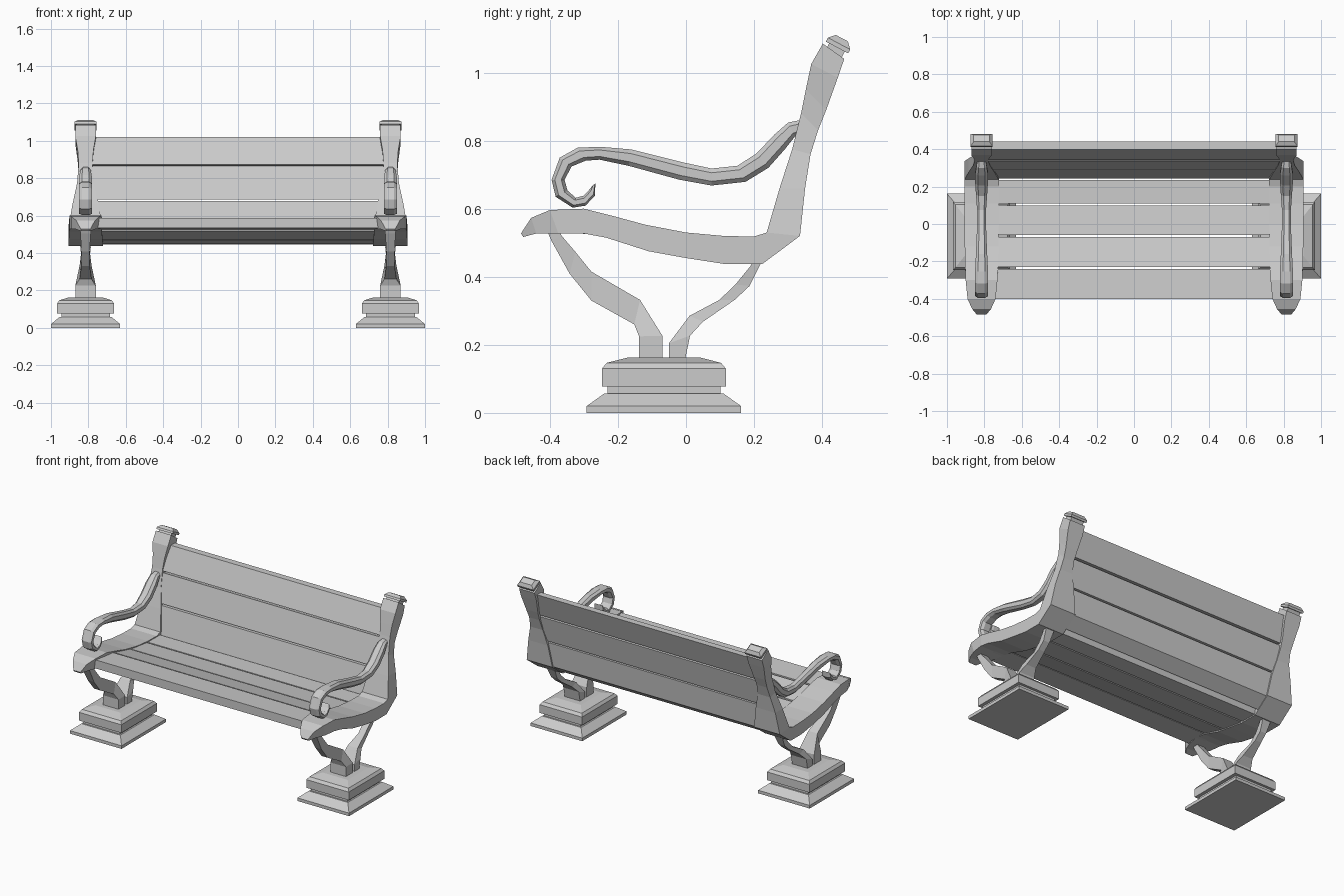
import bpy, bmesh
from math import radians
from mathutils import Matrix, Vector

CX = 0.815  # x centre of each end frame
SQUARE = [(-1, 0), (1, 0), (1, 1), (-1, 1)]
CHAMFER = [(-.55, 0), (.55, 0), (1, .25), (1, .75), (.55, 1), (-.55, 1), (-1, .75), (-1, .25)]


def skin(name, rings, matrix=None):
    """Join equal-sized rings of points into a closed solid."""
    bm = bmesh.new()
    loops = [[bm.verts.new(p) for p in r] for r in rings]
    n = len(loops[0])
    for a, b in zip(loops, loops[1:]):
        for i in range(n):
            bm.faces.new((a[i], a[(i + 1) % n], b[(i + 1) % n], b[i]))
    bm.faces.new(loops[0])
    bm.faces.new(loops[-1])
    bmesh.ops.recalc_face_normals(bm, faces=bm.faces)
    if matrix:
        bm.transform(matrix)
    me = bpy.data.meshes.new(name)
    bm.to_mesh(me)
    bm.free()
    ob = bpy.data.objects.new(name, me)
    bpy.context.collection.objects.link(ob)
    return ob


def ribbon(name, cx, stations, section=SQUARE):
    """Sweep a section; station = y, z of one edge, y, z of other edge, half width."""
    rings = [[(cx + s * w, y0 + t * (y1 - y0), z0 + t * (z1 - z0)) for s, t in section]
             for y0, z0, y1, z1, w in stations]
    return skin(name, rings)


def tiers(name, levels, matrix):
    """Stack rectangles; level = half x, half y, z."""
    return skin(name, [[(-x, -y, z), (x, -y, z), (x, y, z), (-x, y, z)]
                       for x, y, z in levels], matrix)


frame = [
    (-.485, .527, -.478, .517, .025), (-.455, .573, -.44, .527, .05),
    (-.40, .596, -.375, .527, .075), (-.30, .60, -.30, .527, .085),
    (-.22, .58, -.235, .515, .088), (-.12, .553, -.11, .475, .09),
    (0, .53, 0, .455, .092), (.11, .52, .11, .438, .092),
    (.20, .518, .225, .438, .092), (.237, .53, .335, .52, .092),
    (.275, .66, .35, .66, .07), (.312, .775, .366, .76, .045),
    (.338, .88, .388, .83, .037), (.352, .95, .412, .89, .042),
    (.368, 1.025, .446, .985, .055), (.402, 1.085, .465, 1.04, .055)]

arm = [
    (.345, .862, .345, .82, .022), (.30, .853, .32, .812, .028),
    (.26, .818, .29, .774, .034), (.207, .762, .242, .72, .034),
    (.151, .726, .175, .679, .030), (.075, .718, .075, .668, .024),
    (-.004, .735, -.019, .685, .024), (-.16, .774, -.169, .726, .030),
    (-.254, .782, -.254, .744, .035), (-.319, .779, -.295, .741, .035),
    (-.371, .75, -.336, .724, .035), (-.395, .685, -.357, .685, .035),
    (-.383, .635, -.348, .653, .035), (-.333, .603, -.324, .632, .035),
    (-.295, .609, -.301, .638, .034), (-.268, .638, -.284, .656, .032),
    (-.266, .674, -.275, .668, .028)]

front_leg = [
    (-.415, .55, -.38, .55, .03), (-.395, .505, -.365, .52, .028),
    (-.342, .409, -.325, .473, .022), (-.278, .33, -.278, .415, .022),
    (-.152, .26, -.135, .332, .032), (-.138, .225, -.069, .226, .055),
    (-.138, .155, -.069, .155, .055)]

back_leg = [
    (.20, .455, .227, .455, .03), (.19, .432, .215, .43, .028),
    (.145, .377, .187, .373, .022), (.098, .332, .143, .332, .022),
    (.01, .285, .05, .268, .035), (-.05, .205, .012, .227, .055),
    (-.05, .155, -.003, .155, .055)]

plinth = [(.185, .227, 0), (.185, .227, .02), (.14, .175, .057), (.13, .166, .057),
          (.13, .166, .077), (.152, .182, .077), (.152, .182, .13),
          (.14, .168, .147), (.09, .105, .163)]

cap = [(.045, .026, -.02), (.045, .026, .012), (.058, .037, .012),
       (.058, .037, .025), (.042, .02, .043)]

# End frames: plinth, two legs, seat-and-back frame, scrolled arm, post cap
for side, x in (("left", -CX), ("right", CX)):
    tiers(side + "_plinth", plinth, Matrix.Translation((x, -.065, 0)))
    ribbon(side + "_front_leg", x, front_leg)
    ribbon(side + "_back_leg", x, back_leg)
    ribbon(side + "_end_frame", x, frame)
    ribbon(side + "_armrest", x, arm, CHAMFER)
    tiers(side + "_post_cap", cap,
          Matrix.Translation((x, .438, 1.063)) @ Matrix.Rotation(radians(-28), 4, 'X'))

# Planks: y, z corners of each cross-section
planks = {
    "seat_plank_1": [(-.40, .588), (-.24, .578), (-.24, .522), (-.40, .533)],
    "seat_plank_2": [(-.23, .575), (-.07, .536), (-.07, .472), (-.23, .518)],
    "seat_plank_3": [(-.06, .533), (.10, .514), (.10, .447), (-.06, .47)],
    "seat_plank_4": [(.11, .513), (.235, .512), (.22, .445), (.11, .446)],
    "back_plank_1": [(.242, .505), (.286, .677), (.342, .677), (.326, .52), (.25, .462)],
    "back_plank_2": [(.289, .687), (.338, .862), (.382, .852), (.345, .687)],
    "back_plank_3": [(.341, .872), (.398, 1.02), (.44, 1.02), (.387, .864)]}
for name, pts in planks.items():
    skin(name, [[(x, y, z) for y, z in pts] for x in (-.80, .80)])
